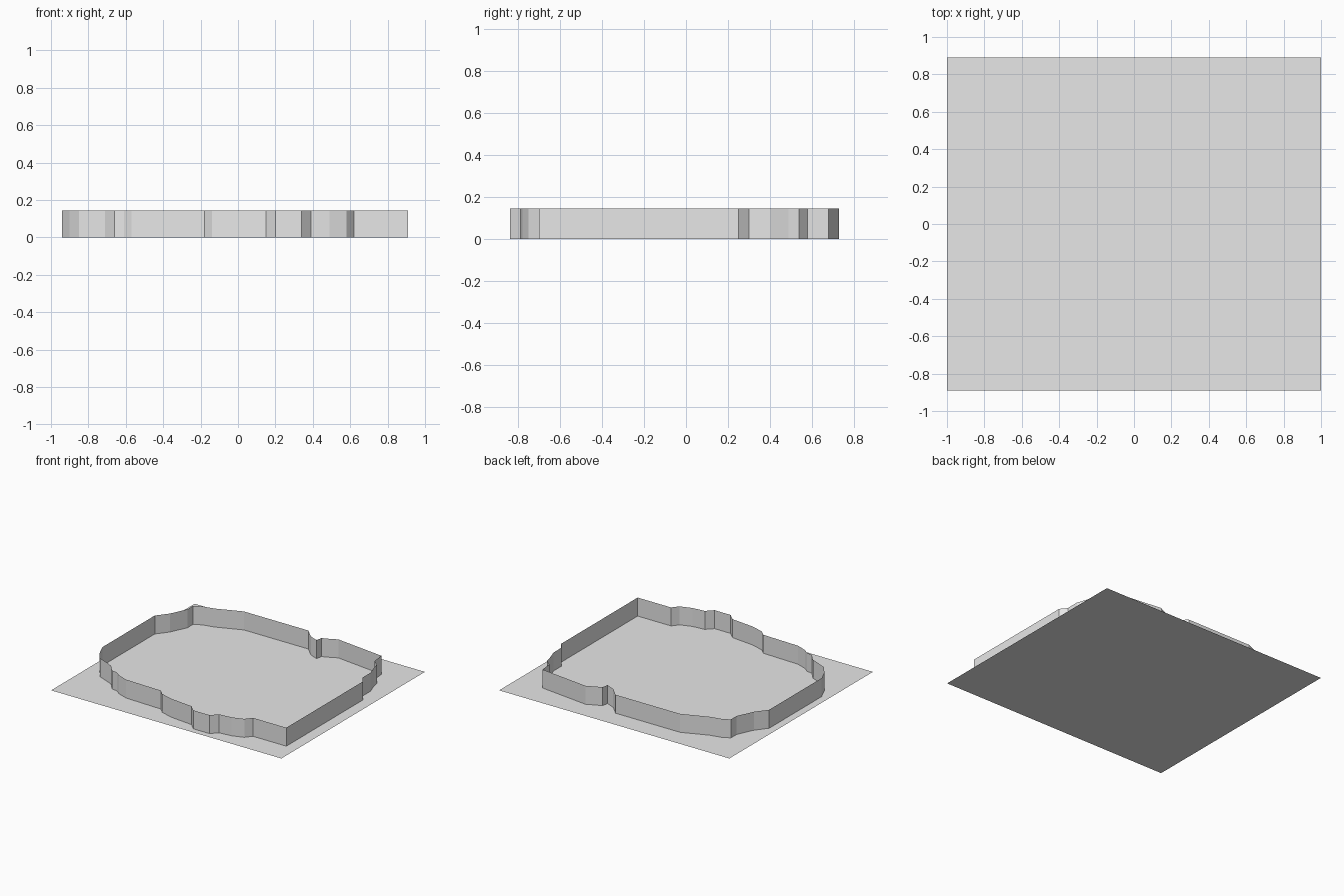
import bpy
import bmesh

WALL_HEIGHT = 0.145
HALF_WIDTH, HALF_DEPTH = 1.0, 0.89

if "Cube" in bpy.data.objects:
    bpy.data.objects.remove(bpy.data.objects["Cube"], do_unlink=True)


def make_material(name, colour):
    material = bpy.data.materials.new(name)
    material.use_nodes = True
    material.diffuse_color = colour
    shader = next(n for n in material.node_tree.nodes if n.type == "BSDF_PRINCIPLED")
    shader.inputs["Base Color"].default_value = colour
    return material


def finish(bm, name, material):
    """Turn a bmesh into a linked, flat-shaded object."""
    mesh = bpy.data.meshes.new(name)
    bm.to_mesh(mesh)
    bm.free()
    mesh.materials.append(material)
    part = bpy.data.objects.new(name, mesh)
    bpy.context.collection.objects.link(part)
    return part


grey = make_material("light grey", (0.8, 0.8, 0.8, 1.0))

# Ground sheet: one thin rectangle
bm = bmesh.new()
corners = [(-1, -1), (1, -1), (1, 1), (-1, 1)]
bm.faces.new([bm.verts.new((sx * HALF_WIDTH, sy * HALF_DEPTH, 0)) for sx, sy in corners])
finish(bm, "ground_sheet", grey)

# Wall outline in hundredths of a unit, counter-clockwise from the front corner
right_side = [(91, -70), (91, 25), (87, 30), (87, 40), (84, 49), (83, 54), (78, 58), (77, 68)]
back_notch = [(36, 73), (30, 70), (25, 68), (24, 63), (17, 66), (10, 73)]
back_side = [(-46, 73), (-56, 69), (-66, 65), (-75, 63), (-81, 60)]
left_side = [(-81, 53), (-87, 40), (-94, 31), (-94, -34), (-90, -43), (-85, -50)]
front_curve = [(-71, -56), (-66, -62), (-61, -63), (-57, -66), (-49, -69), (-18, -70)]
front_bay = [(-14, -74), (-4, -77), (15, -79), (20, -84), (34, -84), (39, -79),
             (49, -78), (58, -75), (62, -70)]
outline = right_side + back_notch + back_side + left_side + front_curve + front_bay

# Boundary wall: the closed outline raised straight up, open at the top
bm = bmesh.new()
lower = [bm.verts.new((x / 100, y / 100, 0)) for x, y in outline]
upper = [bm.verts.new((v.co.x, v.co.y, WALL_HEIGHT)) for v in lower]
for i in range(len(outline)):
    j = (i + 1) % len(outline)
    bm.faces.new((lower[i], lower[j], upper[j], upper[i]))
finish(bm, "boundary_wall", grey)
